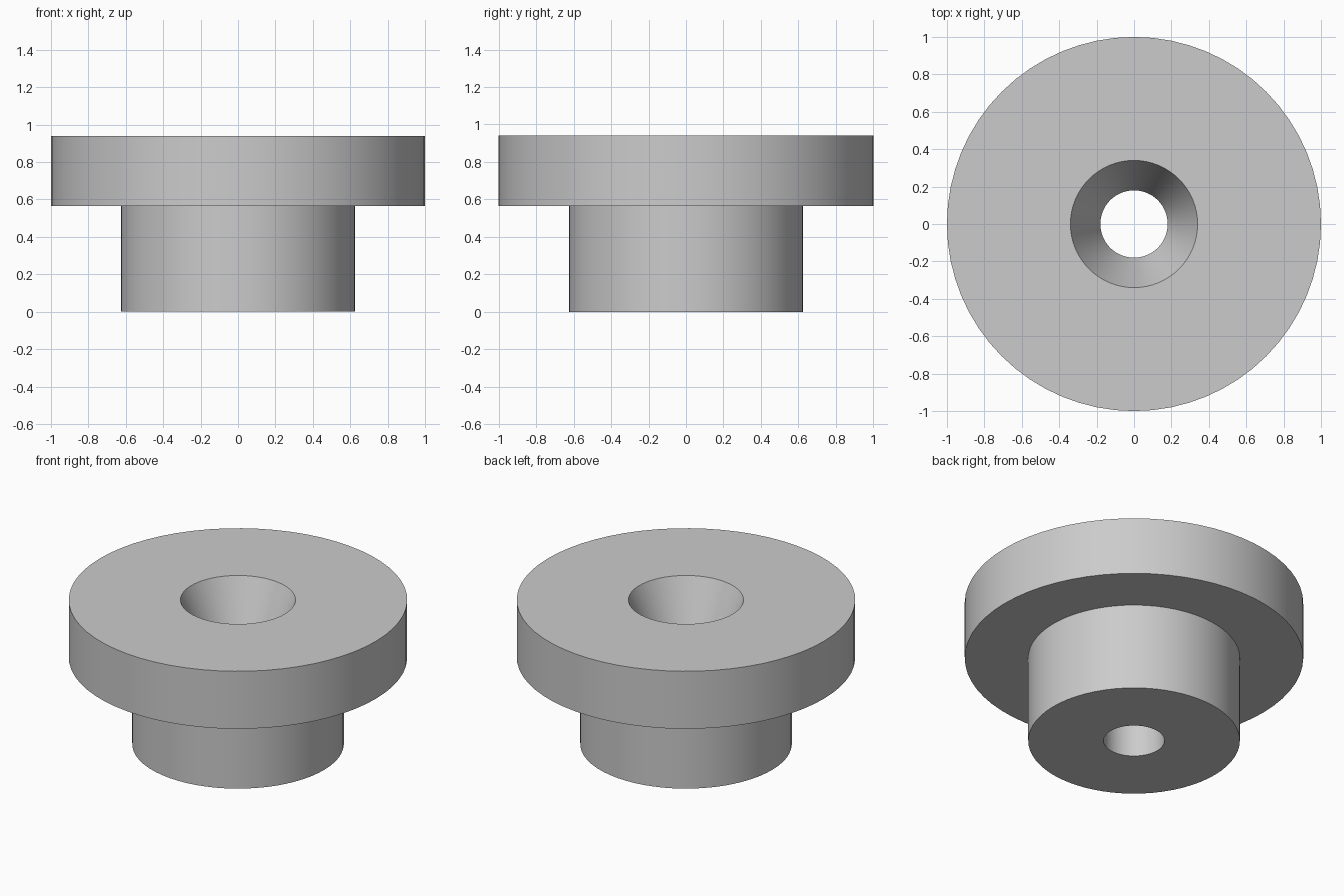
import bpy
import bmesh
import math

cube = bpy.data.objects.get("Cube")
if cube:
    bpy.data.objects.remove(cube, do_unlink=True)

SEGMENTS = 64
FLANGE_R, HUB_R, SINK_R, BORE_R = 1.0, 0.625, 0.34, 0.18
HEIGHT, FLANGE_Z = 0.94, 0.565

grey = bpy.data.materials.new("plain grey")
grey.use_nodes = True
colour = (0.6, 0.6, 0.6, 1)
grey.diffuse_color = colour
grey.node_tree.nodes["Principled BSDF"].inputs["Base Color"].default_value = colour


def lathe(name, profile, material):
    """Revolve a closed (radius, height) profile around the z axis."""
    bm = bmesh.new()
    rings = []
    for r, z in profile:
        rings.append([bm.verts.new((r * math.cos(a), r * math.sin(a), z))
                      for a in (math.tau * i / SEGMENTS for i in range(SEGMENTS))])
    for lower, upper in zip(rings, rings[1:] + rings[:1]):
        for i in range(SEGMENTS):
            j = (i + 1) % SEGMENTS
            bm.faces.new((lower[i], lower[j], upper[j], upper[i]))
    bmesh.ops.recalc_face_normals(bm, faces=bm.faces)
    mesh = bpy.data.meshes.new(name)
    bm.to_mesh(mesh)
    bm.free()
    mesh.materials.append(material)
    obj = bpy.data.objects.new(name, mesh)
    bpy.context.collection.objects.link(obj)
    bpy.ops.object.select_all(action="DESELECT")
    obj.select_set(True)
    bpy.context.view_layer.objects.active = obj
    bpy.ops.object.shade_smooth_by_angle(angle=math.radians(20))
    return obj


# Hub and wide flange with a straight bore opening into a conical countersink
lathe("flanged_bushing", [
    (BORE_R, 0), (HUB_R, 0), (HUB_R, FLANGE_Z),
    (FLANGE_R, FLANGE_Z), (FLANGE_R, HEIGHT),
    (SINK_R, HEIGHT), (BORE_R, FLANGE_Z),
], grey)
